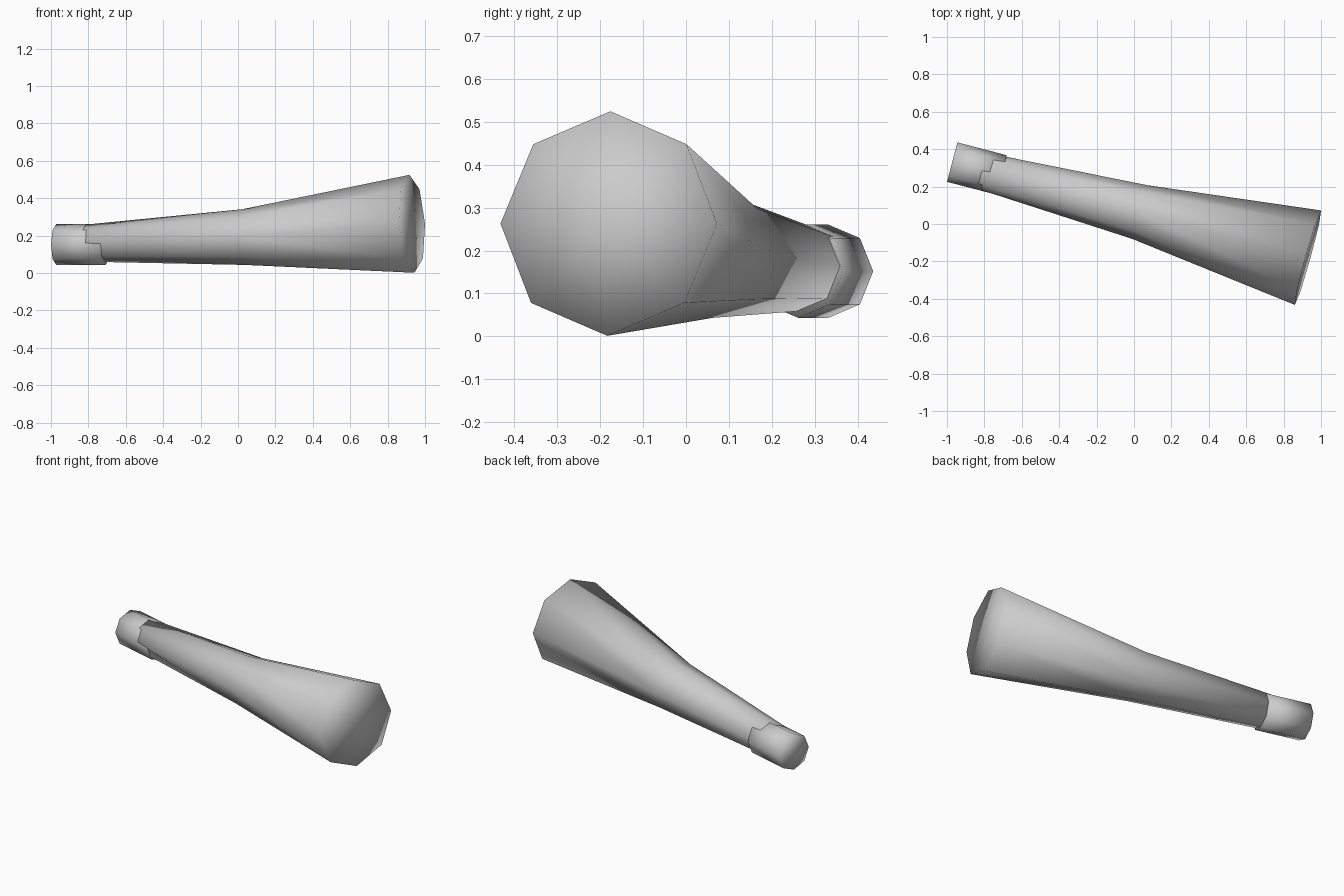
import bpy, bmesh, math
from mathutils import Vector

if "Cube" in bpy.data.objects:
    bpy.data.objects.remove(bpy.data.objects["Cube"])

SIDES = 8

grey = bpy.data.materials.new("plain_grey")
grey.diffuse_color = (0.6, 0.6, 0.6, 1)
grey.use_nodes = True
grey.node_tree.nodes["Principled BSDF"].inputs["Base Color"].default_value = grey.diffuse_color


def tapered_tube(name, axis, rings):
    """Octagonal smooth tube through (centre, radius) rings, closed at both ends."""
    axis = Vector(axis).normalized()
    side = Vector((-axis.y, axis.x, 0)).normalized()
    up = axis.cross(side)
    bm = bmesh.new()
    loops = []
    for centre, radius in rings:
        loop = []
        for i in range(SIDES):
            a = 2 * math.pi * i / SIDES
            offset = side * math.cos(a) + up * math.sin(a)
            loop.append(bm.verts.new(Vector(centre) + offset * radius))
        loops.append(loop)
    for lo, hi in zip(loops, loops[1:]):
        for i in range(SIDES):
            j = (i + 1) % SIDES
            bm.faces.new((lo[i], lo[j], hi[j], hi[i]))
    # Fan caps around a centre point
    for loop, (centre, _) in ((loops[0], rings[0]), (loops[-1], rings[-1])):
        mid = bm.verts.new(centre)
        for i in range(SIDES):
            bm.faces.new((mid, loop[i], loop[(i + 1) % SIDES]))
    bmesh.ops.recalc_face_normals(bm, faces=bm.faces)
    for f in bm.faces:
        f.smooth = True
    mesh = bpy.data.meshes.new(name)
    bm.to_mesh(mesh)
    bm.free()
    mesh.materials.append(grey)
    obj = bpy.data.objects.new(name, mesh)
    bpy.context.collection.objects.link(obj)
    return obj


# Flared club body, its thin end tucked into the end collar
tapered_tube("club_body", (0.962, -0.267, 0.052), [
    ((-0.85, 0.294, 0.158), 0.097),
    ((0.03, 0.064, 0.192), 0.149),
    ((0.93, -0.18, 0.263), 0.262),
])

# Short level collar on the thin end
tapered_tube("end_collar", (0.967, -0.255, 0), [
    ((-0.972, 0.331, 0.152), 0.109),
    ((-0.708, 0.262, 0.152), 0.109),
])
